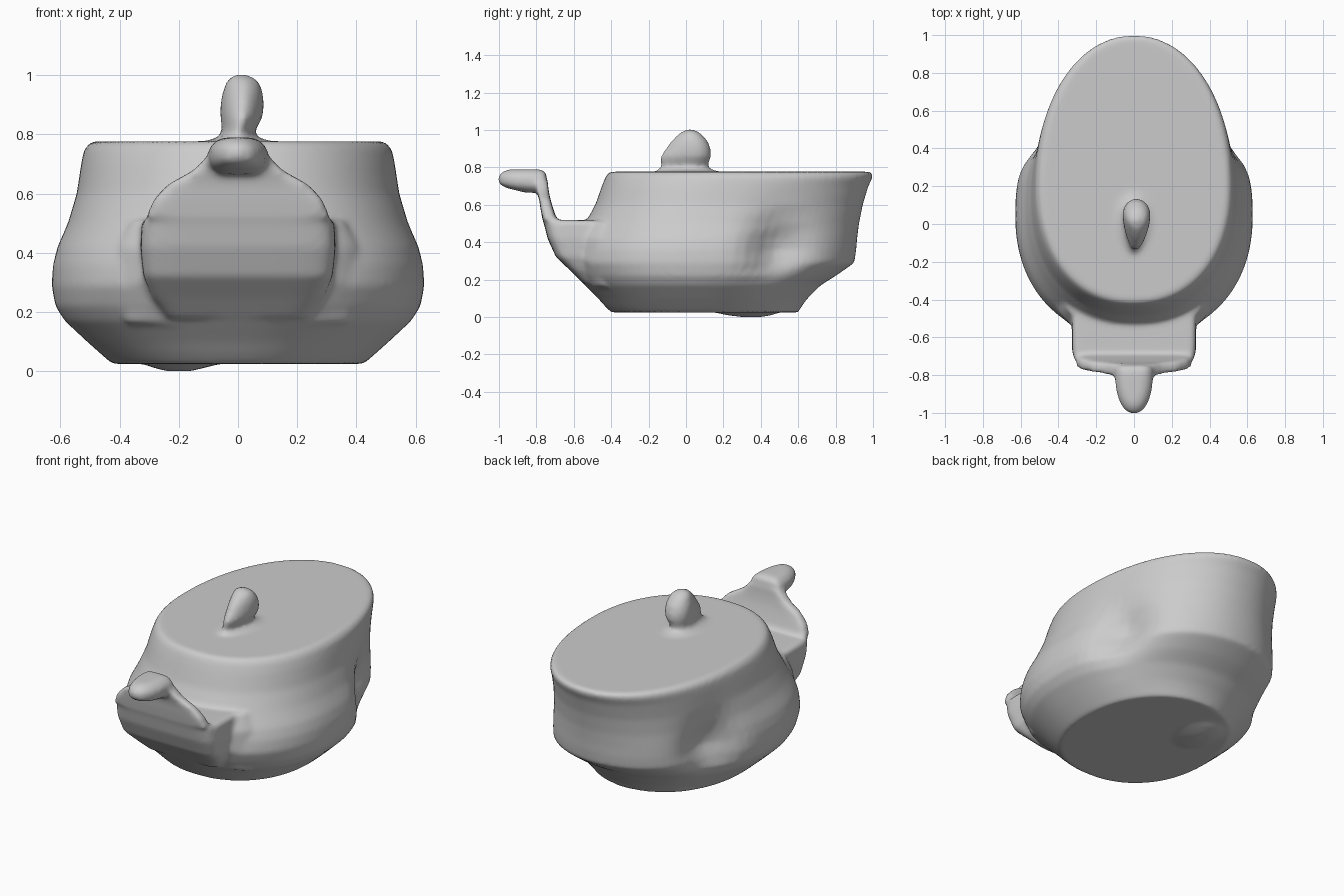
import bpy, bmesh
from math import sin, cos, pi, exp

def loft(name, levels, n_front=2.0, n_back=2.0, mid=None, segs=96, dent=0.0):
    """Stack horizontal rounded rings: (z, half width, y front, y back, [y widest], [x centre])."""
    bm = bmesh.new()
    rings = []
    for lev in levels:
        z, w, yf, yb = lev[:4]
        yc = lev[4] if len(lev) > 4 else (yf + yb) / 2 if mid is None else mid
        cx = lev[5] if len(lev) > 5 else 0
        ring = []
        for i in range(segs):
            a = 2 * pi * (i + 0.5) / segs
            c, s = cos(a), sin(a)
            n = n_back if s > 0 else n_front
            x = w * abs(c) ** (2 / n) * (1 if c > 0 else -1)
            r = abs(s) ** (2 / n)
            y = yc + (yb - yc) * r if s > 0 else yc - (yc - yf) * r
            # side hollows behind the round belly, fading slowly to the back
            spread = 0.13 if y < 0.48 else 0.19
            x *= 1 - dent * exp(-((y - 0.48) / spread) ** 2 - ((z - 0.36) / 0.15) ** 2)
            ring.append(bm.verts.new((cx + x, y, z)))
        rings.append(ring)
    for a, b in zip(rings, rings[1:]):
        for i in range(segs):
            j = (i + 1) % segs
            bm.faces.new((a[i], a[j], b[j], b[i]))
    bm.faces.new(rings[0][::-1])
    bm.faces.new(rings[-1])
    me = bpy.data.meshes.new(name)
    bm.to_mesh(me)
    bm.free()
    ob = bpy.data.objects.new(name, me)
    bpy.context.collection.objects.link(ob)
    return ob

# belly: round pot at the front, boat-like tail at the back
body = loft("pot_body", [
    (0.025, 0.425, -0.40, 0.60, 0.08),
    (0.06, 0.465, -0.435, 0.62, 0.07),
    (0.10, 0.51, -0.47, 0.65, 0.06),
    (0.17, 0.585, -0.54, 0.72, 0.05),
    (0.22, 0.617, -0.575, 0.80, 0.05),
    (0.29, 0.63, -0.61, 0.90, 0.05),
    (0.36, 0.625, -0.60, 0.91, 0.05),
    (0.42, 0.61, -0.58, 0.915, 0.06),
    (0.50, 0.575, -0.54, 0.925, 0.09),
    (0.60, 0.545, -0.485, 0.945, 0.13),
    (0.70, 0.53, -0.45, 0.975, 0.17),
    (0.75, 0.52, -0.43, 1.00, 0.2),
    (0.777, 0.495, -0.41, 0.995, 0.2)],
    n_front=2.2, n_back=2.1, dent=0.22)

# spout: broad shelf with a thin upright lip that narrows upward
spout = loft("spout", [
    (0.18, 0.24, -0.55, -0.35),
    (0.25, 0.29, -0.62, -0.35),
    (0.32, 0.32, -0.695, -0.35),
    (0.42, 0.33, -0.74, -0.35),
    (0.50, 0.325, -0.76, -0.35),
    (0.515, 0.32, -0.765, -0.36),
    (0.52, 0.31, -0.767, -0.69),
    (0.58, 0.285, -0.778, -0.71),
    (0.63, 0.24, -0.785, -0.725),
    (0.68, 0.15, -0.80, -0.735),
    (0.73, 0.10, -0.82, -0.74)], n_front=7, n_back=7)

# flared root easing the spout into the belly
root = loft("spout_root", [
    (0.16, 0.38, -0.53, -0.2),
    (0.30, 0.42, -0.65, -0.2),
    (0.42, 0.41, -0.65, -0.2),
    (0.51, 0.36, -0.59, -0.2)], n_front=1.6, n_back=2, mid=-0.43)

# spout tip pointing forward
tip = loft("spout_tip", [
    (0.665, 0.06, -0.86, -0.755),
    (0.69, 0.09, -0.96, -0.75),
    (0.71, 0.10, -1.00, -0.745),
    (0.75, 0.10, -1.005, -0.745),
    (0.775, 0.08, -0.985, -0.75),
    (0.79, 0.05, -0.95, -0.78)], n_front=2.2, n_back=4, mid=-0.79)

# slight swelling under the base
foot = loft("base_swelling", [
    (0.0, 0.04, 0.30, 0.40, 0.35, -0.2),
    (0.01, 0.08, 0.22, 0.46, 0.35, -0.2),
    (0.04, 0.18, 0.08, 0.54, 0.35, -0.18)])

# lid knob: flared collar and a teardrop leaning upright
knob = loft("lid_knob", [
    (0.74, 0.12, -0.18, 0.19, 0.02),
    (0.778, 0.11, -0.17, 0.18, 0.02),
    (0.787, 0.075, -0.15, 0.14, 0.03),
    (0.805, 0.053, -0.135, 0.115, 0.03),
    (0.83, 0.062, -0.14, 0.124, 0.04, 0.006),
    (0.86, 0.072, -0.138, 0.135, 0.05, 0.012),
    (0.90, 0.074, -0.11, 0.132, 0.05, 0.014),
    (0.94, 0.069, -0.08, 0.117, 0.04, 0.016),
    (0.975, 0.057, -0.045, 0.087, 0.03, 0.016),
    (0.996, 0.038, -0.015, 0.058, 0.02, 0.012),
    (1.003, 0.012, 0.01, 0.03, 0.02, 0.01)], n_front=1.7, n_back=2, segs=32)

# fuse the pieces into one softly blended skin
bpy.ops.object.select_all(action='DESELECT')
for ob in (body, spout, root, tip, foot, knob):
    ob.select_set(True)
bpy.context.view_layer.objects.active = body
bpy.ops.object.join()
rm = body.modifiers.new("fuse", 'REMESH')
rm.mode = 'VOXEL'
rm.voxel_size = 0.013
rm.use_smooth_shade = True
sm = body.modifiers.new("soften", 'SMOOTH')
sm.factor = 0.5
sm.iterations = 8
